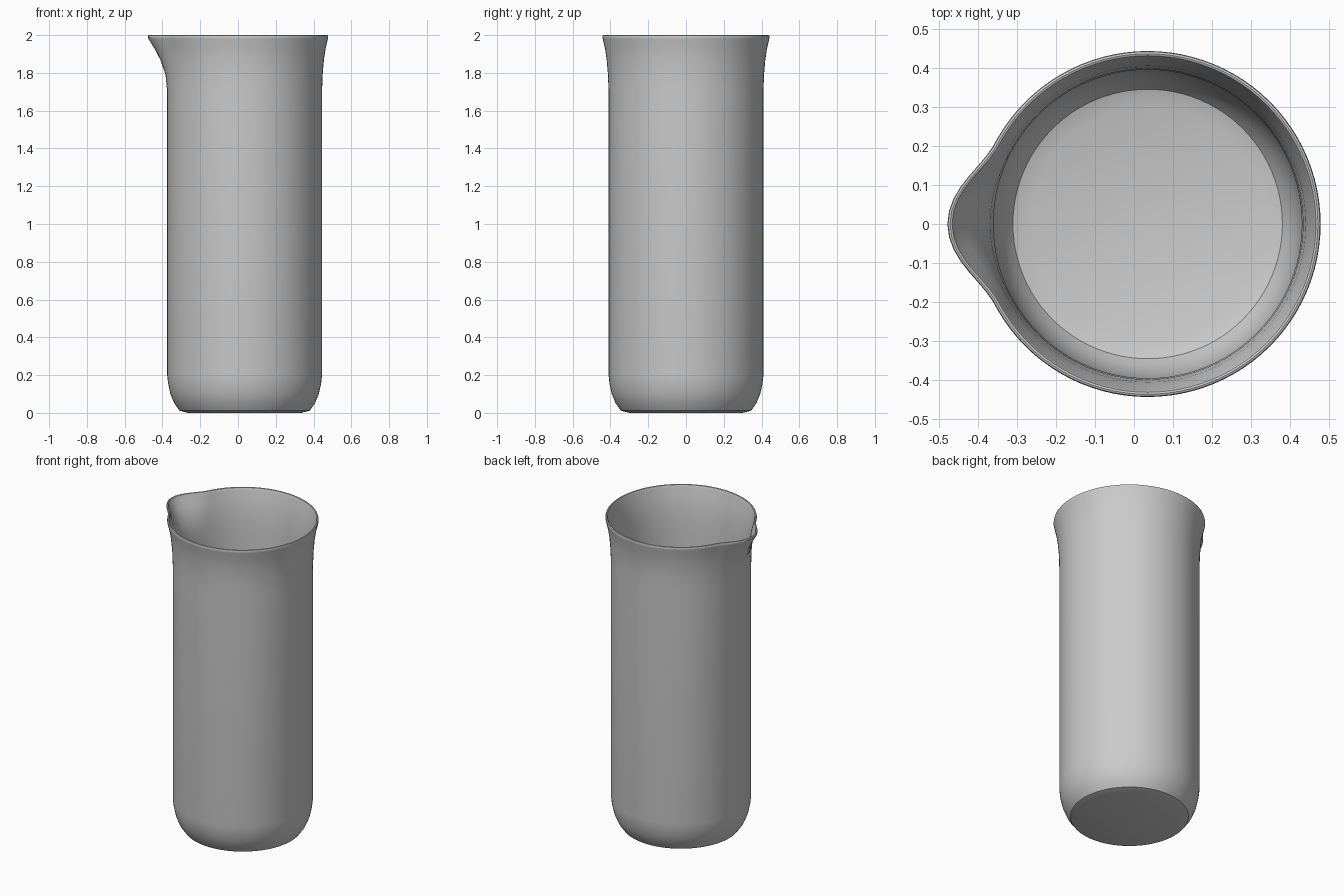
import bpy, bmesh, math

cube = bpy.data.objects.get("Cube")
if cube:
    bpy.data.objects.remove(cube, do_unlink=True)

SEGMENTS = 96
CENTRE_X = 0.035
SPOUT_REACH = 0.07
SPOUT_HALF_ANGLE = math.radians(28)

# Wall profile as (radius, height, spout weight): outside, lip, inside
PROFILE = [
    (0.30, 0, 0), (0.345, 0.012, 0), (0.372, 0.05, 0), (0.393, 0.10, 0),
    (0.405, 0.155, 0), (0.41, 0.20, 0), (0.41, 1.70, 0), (0.413, 1.79, 0.08),
    (0.420, 1.87, 0.38), (0.429, 1.93, 0.70), (0.441, 1.98, 0.97),
    (0.443, 1.99, 1), (0.441, 1.998, 1), (0.436, 2.0, 1),
    (0.431, 1.998, 1), (0.428, 1.99, 1), (0.426, 1.98, 0.97),
    (0.414, 1.93, 0.70), (0.405, 1.87, 0.38), (0.398, 1.79, 0.08),
    (0.395, 1.70, 0), (0.395, 0.20, 0), (0.391, 0.155, 0), (0.379, 0.10, 0),
    (0.362, 0.06, 0), (0.345, 0.035, 0), (0.30, 0.02, 0),
]


def spout(angle):
    """Outward bulge of the lip, strongest towards -x."""
    away = abs(angle - math.pi)
    if away >= SPOUT_HALF_ANGLE:
        return 0
    return SPOUT_REACH * math.cos(math.pi / 2 * away / SPOUT_HALF_ANGLE) ** 2


# Sweep the profile around the axis, pulling the lip out at the spout
bm = bmesh.new()
rings = []
for radius, z, weight in PROFILE:
    ring = []
    for i in range(SEGMENTS):
        a = math.tau * i / SEGMENTS
        r = radius + weight * spout(a)
        ring.append(bm.verts.new((CENTRE_X + r * math.cos(a), r * math.sin(a), z)))
    rings.append(ring)

for low, high in zip(rings, rings[1:]):
    for i in range(SEGMENTS):
        j = (i + 1) % SEGMENTS
        bm.faces.new((low[i], low[j], high[j], high[i]))

# Underside and inner floor
bm.faces.new(rings[0][::-1])
bm.faces.new(rings[-1])
bmesh.ops.recalc_face_normals(bm, faces=bm.faces)

mesh = bpy.data.meshes.new("beaker")
bm.to_mesh(mesh)
bm.free()
beaker = bpy.data.objects.new("beaker", mesh)
bpy.context.collection.objects.link(beaker)

# Plain grey material
grey = bpy.data.materials.new("plain_grey")
grey.use_nodes = True
colour = (0.6, 0.6, 0.6, 1)
grey.diffuse_color = colour
grey.node_tree.nodes["Principled BSDF"].inputs["Base Color"].default_value = colour
mesh.materials.append(grey)

# Smooth walls with crisp floor edges
bpy.ops.object.select_all(action='DESELECT')
beaker.select_set(True)
bpy.context.view_layer.objects.active = beaker
bpy.ops.object.shade_smooth_by_angle(angle=math.radians(30))
